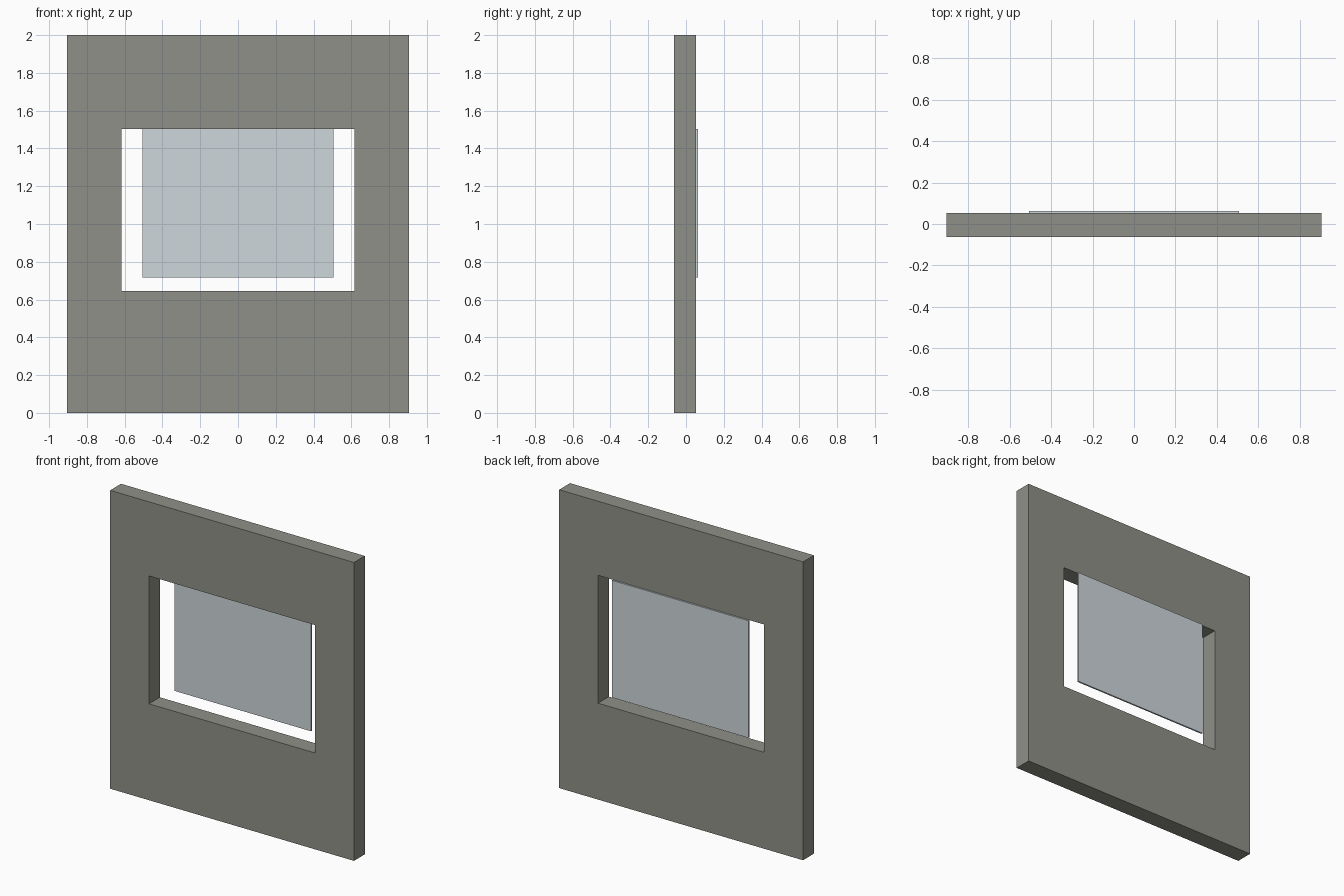
import bpy
import bmesh

if "Cube" in bpy.data.objects:
    bpy.data.objects.remove(bpy.data.objects["Cube"])


def material(name, color):
    mat = bpy.data.materials.new(name)
    mat.diffuse_color = color
    mat.use_nodes = True
    mat.node_tree.nodes["Principled BSDF"].inputs["Base Color"].default_value = mat.diffuse_color
    return mat


def add_object(name, bm, mat):
    bmesh.ops.recalc_face_normals(bm, faces=bm.faces)
    mesh = bpy.data.meshes.new(name)
    bm.to_mesh(mesh)
    bm.free()
    mesh.materials.append(mat)
    obj = bpy.data.objects.new(name, mesh)
    bpy.context.collection.objects.link(obj)
    return obj


def ring(bm, half_x, y, z0, z1):
    corners = [(-half_x, z0), (half_x, z0), (half_x, z1), (-half_x, z1)]
    return [bm.verts.new((x, y, z)) for x, z in corners]


def bridge(bm, a, b):
    for i in range(4):
        j = (i + 1) % 4
        bm.faces.new((a[i], a[j], b[j], b[i]))


Y_FRONT, Y_BACK, Y_GLASS = -0.063, 0.052, 0.063

# Wall panel with a rectangular opening right through it
bm = bmesh.new()
loops = [ring(bm, 0.904, Y_FRONT, 0, 2), ring(bm, 0.904, Y_BACK, 0, 2),
         ring(bm, 0.616, Y_BACK, 0.646, 1.503), ring(bm, 0.616, Y_FRONT, 0.646, 1.503)]
for i in range(4):
    bridge(bm, loops[i], loops[(i + 1) % 4])
add_object("wall_panel", bm, material("warm_grey", (0.28, 0.28, 0.25, 1)))

# Thin glass pane, flush with the back face and the top of the opening
bm = bmesh.new()
near = ring(bm, 0.506, Y_BACK, 0.718, 1.503)
far = ring(bm, 0.506, Y_GLASS, 0.718, 1.503)
bridge(bm, near, far)
bm.faces.new(near)
bm.faces.new(far)
add_object("glass_pane", bm, material("pale_glass", (0.62, 0.68, 0.71, 0.4)))
